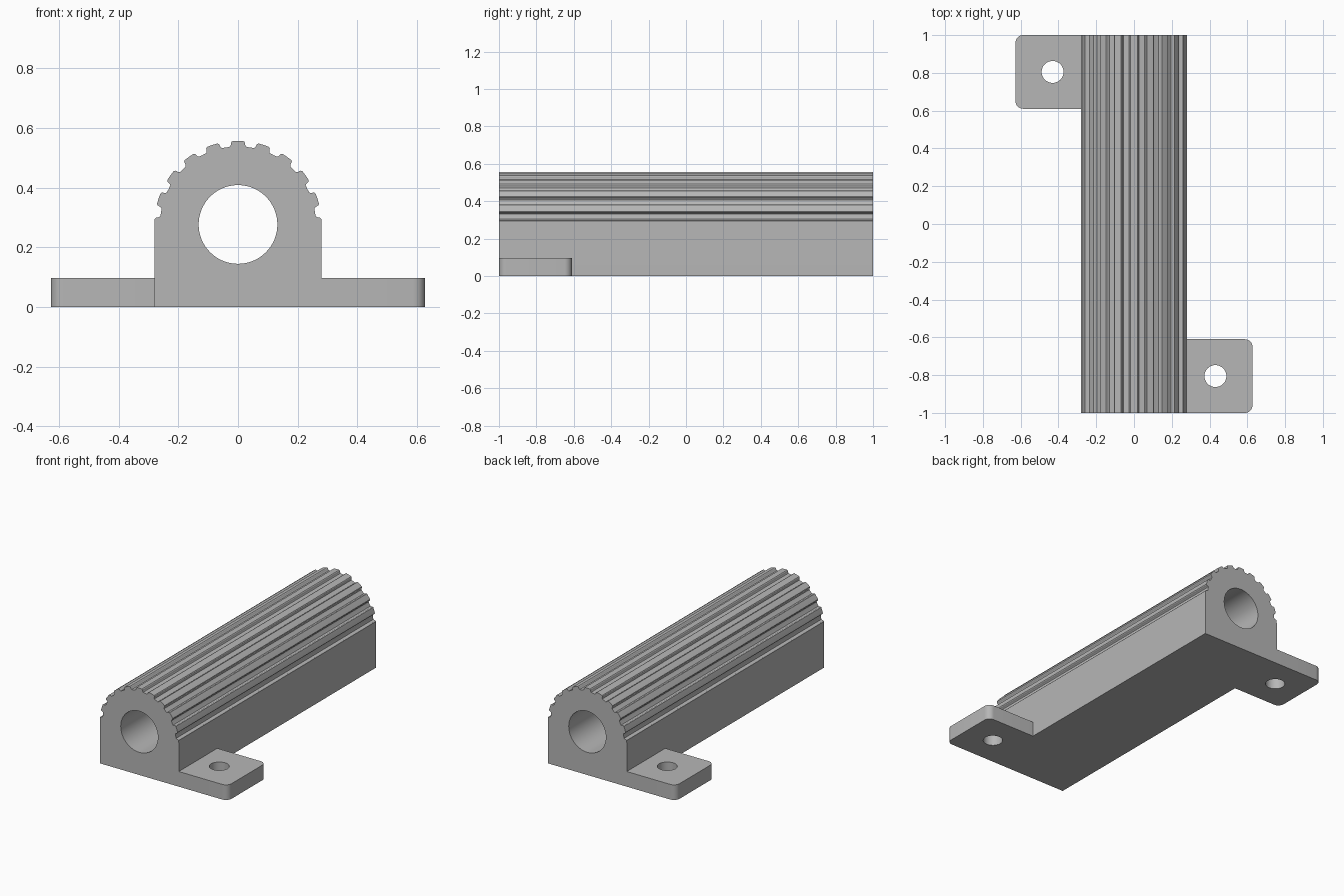
import bpy, bmesh
from math import sin, cos, pi, radians

cube = bpy.data.objects.get("Cube")
if cube:
    bpy.data.objects.remove(cube, do_unlink=True)

# One grey for the whole part
grey = bpy.data.materials.new("plain grey")
grey.use_nodes = True
colour = (0.47, 0.47, 0.47, 1)
grey.diffuse_color = colour
grey.node_tree.nodes["Principled BSDF"].inputs["Base Color"].default_value = colour

RADIUS = 0.28      # outer radius of the ribbed arch, also half the body width
GROOVE = 0.262     # radius at the bottom of the grooves
AXIS_Z = 0.277     # height of the bore axis
PITCH = 18         # degrees between ribs
TAB_OUT, TAB_LENGTH, TAB_HEIGHT = 0.627, 0.39, 0.097


def circle(cx, cy, r, n=48):
    return [(cx + r * cos(2 * pi * i / n), cy + r * sin(2 * pi * i / n)) for i in range(n)]


def prism(name, loops, place, start, end):
    """Solid from an outline plus hole loops, swept from start to end."""
    bm = bmesh.new()
    caps = ([], [])
    for loop in loops:
        rings = [[bm.verts.new(place(a, b, d)) for a, b in loop] for d in (start, end)]
        n = len(loop)
        for i in range(n):
            j = (i + 1) % n
            bm.faces.new((rings[0][i], rings[0][j], rings[1][j], rings[1][i]))
            for cap, ring in zip(caps, rings):
                cap.append(bm.edges.get((ring[i], ring[j])))
    for cap in caps:
        bmesh.ops.triangle_fill(bm, use_beauty=True, use_dissolve=False, edges=cap)
    bmesh.ops.recalc_face_normals(bm, faces=bm.faces[:])
    mesh = bpy.data.meshes.new(name)
    bm.to_mesh(mesh)
    bm.free()
    mesh.materials.append(grey)
    obj = bpy.data.objects.new(name, mesh)
    bpy.context.collection.objects.link(obj)
    bpy.ops.object.select_all(action='DESELECT')
    obj.select_set(True)
    bpy.context.view_layer.objects.active = obj
    bpy.ops.object.shade_smooth_by_angle(angle=radians(30))
    return obj


# Body: square base with a ribbed arch above and a bore through it
half_rib = [(0, RADIUS), (3.8, RADIUS), (4.6, RADIUS - 0.003), (5.0, RADIUS - 0.008),
            (5.2, GROOVE + 0.005), (6.0, GROOVE), (9, GROOVE - 0.001)]
rib = [(-a, r) for a, r in half_rib[:0:-1]] + half_rib[:-1]
outline = [(-RADIUS, 0)]
for k in range(-5, 6):
    for offset, r in rib:
        angle = PITCH * k + offset
        if abs(angle) <= 90:
            t = radians(angle)
            outline.append((r * sin(t), AXIS_Z + r * cos(t)))
outline.append((RADIUS, 0))
prism("ribbed_body", [outline, circle(0, AXIS_Z, 0.132, 64)],
      lambda a, b, d: (a, d, b), -1, 1)

# Mounting tabs: one at each end, on opposite sides, with rounded outer corners
CORNER = 0.04
tab = [(RADIUS, -1)]
for cy, first in ((-1 + CORNER, -90), (-1 + TAB_LENGTH - CORNER, 0)):
    for i in range(9):
        t = radians(first + 90 * i / 8)
        tab.append((TAB_OUT - CORNER + CORNER * cos(t), cy + CORNER * sin(t)))
tab.append((RADIUS, -1 + TAB_LENGTH))
for name, s in (("front_left_tab", 1), ("back_right_tab", -1)):
    prism(name, [tab, circle(0.431, -0.805, 0.058)],
          lambda a, b, d, s=s: (s * a, s * b, d), 0, TAB_HEIGHT)
